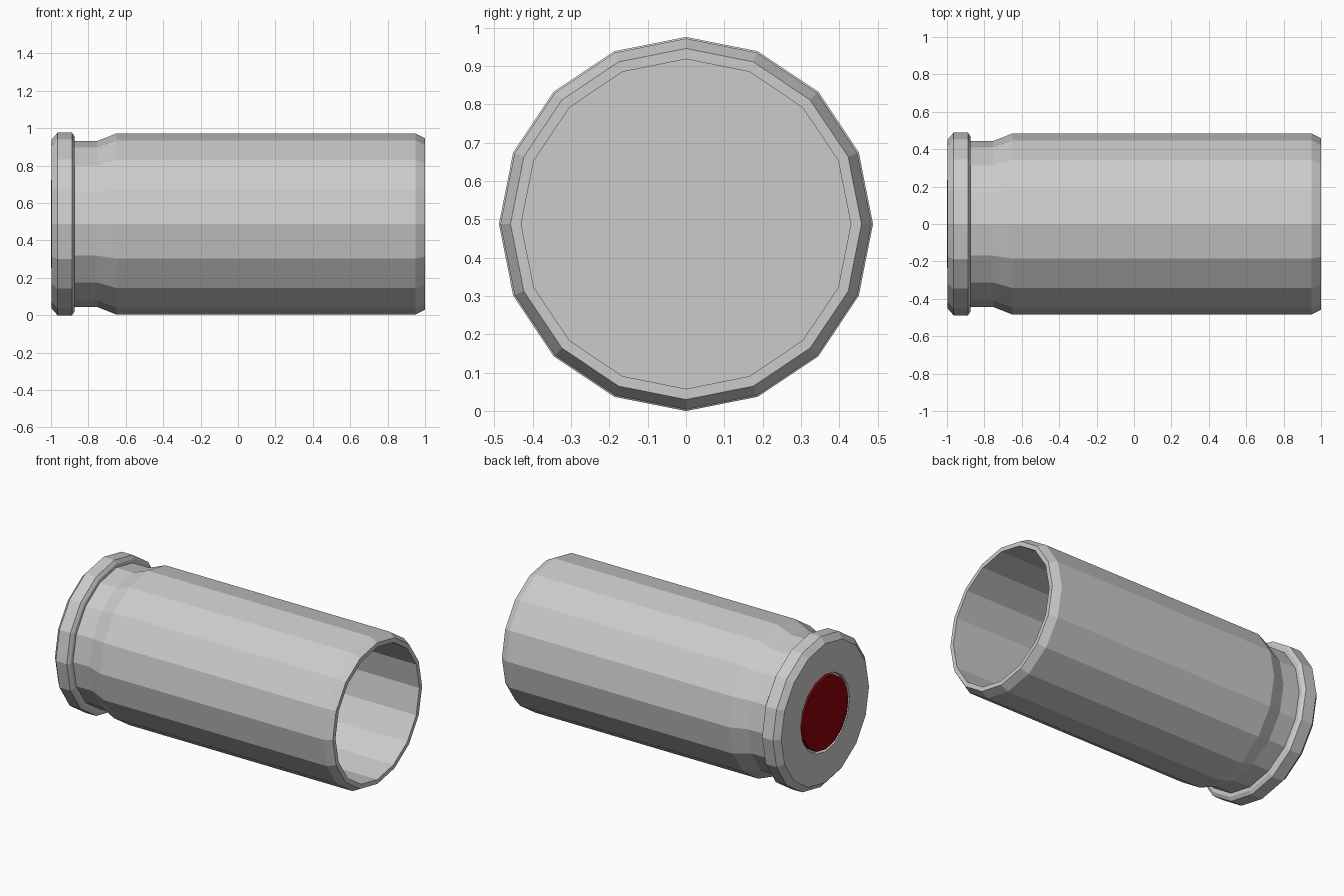
import bpy, bmesh, math

if "Cube" in bpy.data.objects:
    bpy.data.objects.remove(bpy.data.objects["Cube"])

SIDES = 16
CENTRE_Z = 0.488


def revolve(name, profile, material=None):
    """Turn (x, radius) points around the long axis; radius 0 closes with a flat cap."""
    bm = bmesh.new()
    rings = []
    for x, r in profile:
        rings.append([bm.verts.new((x,
                                    r * math.sin(2 * math.pi * i / SIDES),
                                    CENTRE_Z + r * math.cos(2 * math.pi * i / SIDES)))
                      for i in range(SIDES)])
    for a, b in zip(rings, rings[1:]):
        for i in range(SIDES):
            j = (i + 1) % SIDES
            bm.faces.new((a[i], a[j], b[j], b[i]))
    bm.faces.new(rings[0])
    bm.faces.new(rings[-1])
    bmesh.ops.recalc_face_normals(bm, faces=bm.faces)
    mesh = bpy.data.meshes.new(name)
    bm.to_mesh(mesh)
    bm.free()
    obj = bpy.data.objects.new(name, mesh)
    bpy.context.collection.objects.link(obj)
    if material:
        mesh.materials.append(material)
    return obj


# Hollow casing: primer pocket, rim, extractor groove, body, mouth, inner wall, inner floor
revolve("casing", [
    (-0.97, 0.25), (-0.998, 0.25),
    (-0.998, 0.45), (-0.965, 0.488), (-0.887, 0.488), (-0.873, 0.466),
    (-0.873, 0.443), (-0.755, 0.443), (-0.65, 0.484),
    (0.95, 0.484), (1.0, 0.458),
    (1.0, 0.43), (-0.8, 0.43),
])

# Red primer disc seated in the pocket
red = bpy.data.materials.new("primer_red")
red.diffuse_color = (0.25, 0.0, 0.003, 1)
red.use_nodes = True
red.node_tree.nodes["Principled BSDF"].inputs["Base Color"].default_value = red.diffuse_color
revolve("primer", [(-0.97, 0.234), (-1.0, 0.234)], red)
